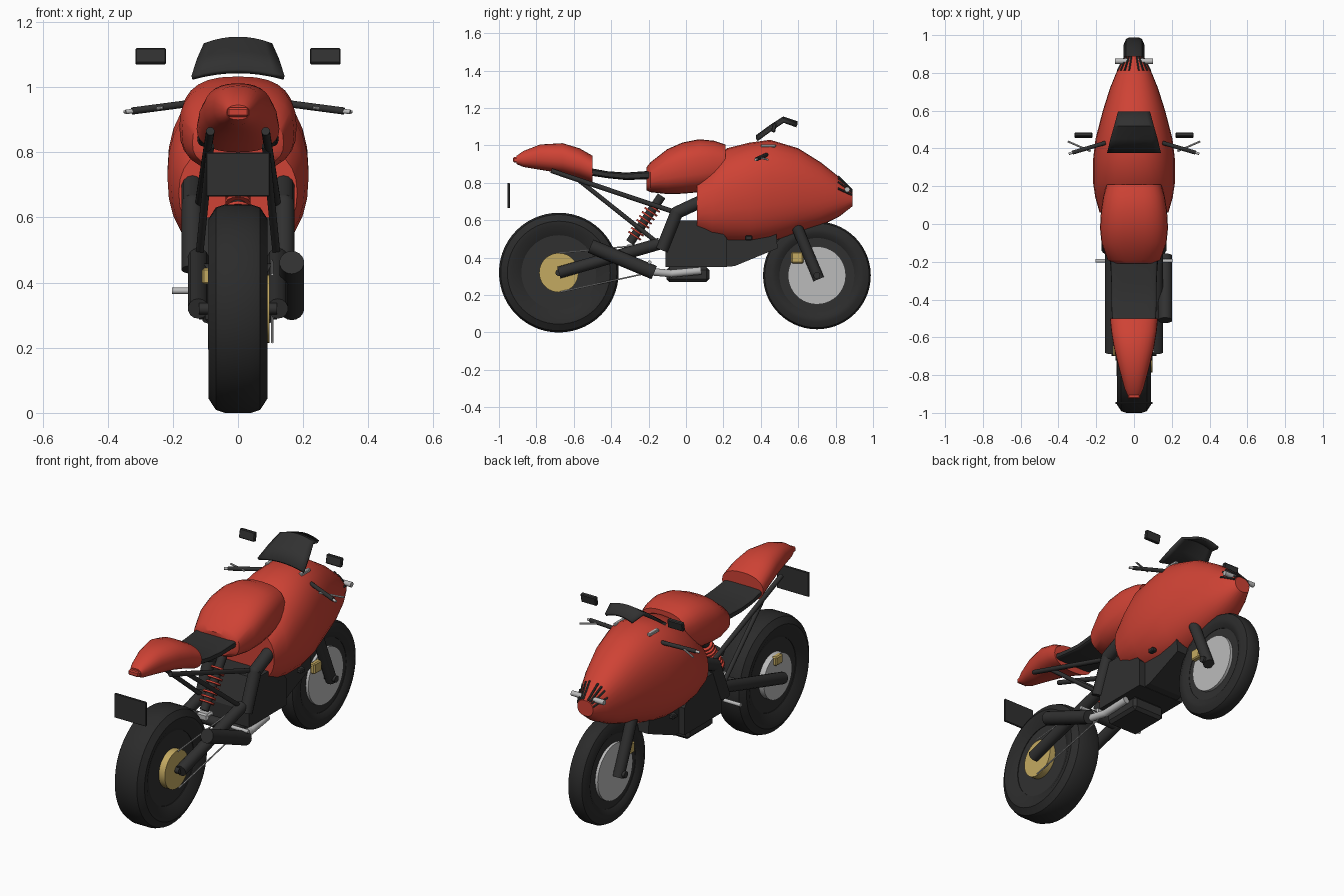
import bpy, bmesh
from math import cos, sin, pi, radians
from mathutils import Vector, Matrix

if "Cube" in bpy.data.objects:
    bpy.data.objects.remove(bpy.data.objects["Cube"])


def material(name, *rgb):
    m = bpy.data.materials.new(name)
    m.use_nodes = True
    m.diffuse_color = (*rgb, 1)
    m.node_tree.nodes["Principled BSDF"].inputs["Base Color"].default_value = (*rgb, 1)
    return m


RED = material("red paint", 0.62, 0.055, 0.035)
BLACK = material("black metal", 0.03, 0.03, 0.03)
RUBBER = material("tyre rubber", 0.024, 0.024, 0.024)
SILVER = material("silver metal", 0.5, 0.5, 0.5)
GOLD = material("gold metal", 0.55, 0.4, 0.12)


def finish(name, bm, mat, smooth=True):
    bmesh.ops.recalc_face_normals(bm, faces=bm.faces)
    me = bpy.data.meshes.new(name)
    bm.to_mesh(me)
    bm.free()
    me.materials.append(mat)
    ob = bpy.data.objects.new(name, me)
    bpy.context.collection.objects.link(ob)
    if smooth:
        bpy.ops.object.select_all(action="DESELECT")
        ob.select_set(True)
        bpy.context.view_layer.objects.active = ob
        bpy.ops.object.shade_smooth_by_angle(angle=radians(35))
    return ob


def box(name, at, size, mat, tilt=0):
    bm = bmesh.new()
    bmesh.ops.create_cube(bm, size=1, matrix=Matrix.Translation(at)
                          @ Matrix.Rotation(tilt, 4, "X") @ Matrix.Diagonal((*size, 1)))
    bmesh.ops.bevel(bm, geom=bm.edges[:], offset=min(size) * 0.2, segments=1, affect="EDGES")
    return finish(name, bm, mat)


def tube(name, points, r, mat, sides=14):
    """Straight round segments joined by balls at the bends."""
    bm = bmesh.new()
    pts = [Vector(p) for p in points]
    for a, b in zip(pts, pts[1:]):
        d = b - a
        m = Matrix.Translation((a + b) / 2) @ d.to_track_quat("Z", "Y").to_matrix().to_4x4()
        bmesh.ops.create_cone(bm, cap_ends=True, segments=sides, radius1=r, radius2=r,
                              depth=d.length, matrix=m)
    for p in pts[1:-1]:
        bmesh.ops.create_uvsphere(bm, u_segments=sides, v_segments=8, radius=r,
                                  matrix=Matrix.Translation(p))
    return finish(name, bm, mat)


def pair(make, name, *args):
    """Build a part on +x and its mirror on -x; the first argument holds the points."""
    first, rest = args[0], args[1:]
    for side, s in (("left", 1), ("right", -1)):
        if isinstance(first, list):
            where = [(p[0] * s, p[1], p[2]) for p in first]
        else:
            where = (first[0] * s, first[1], first[2])
        make(side + "_" + name, where, *rest)


def section(y, low, high, half, angle, n=2.3):
    c, s = cos(angle), sin(angle)
    bend = lambda v: (1 if v >= 0 else -1) * abs(v) ** (2 / n)
    return Vector((half * bend(c), y, (low + high) / 2 + (high - low) / 2 * bend(s)))


def loft(name, stations, mat, n=2.3, sides=28):
    bm = bmesh.new()
    rings = [[bm.verts.new(section(*st, 2 * pi * i / sides, n)) for i in range(sides)]
             for st in stations]
    for a, b in zip(rings, rings[1:]):
        for i in range(sides):
            j = (i + 1) % sides
            bm.faces.new((a[i], a[j], b[j], b[i]))
    bm.faces.new(rings[0])
    bm.faces.new(rings[-1])
    return finish(name, bm, mat)


def spin(name, y, z, profile, mat, steps=56):
    """Turn an (x, radius) outline around the axle."""
    bm = bmesh.new()
    rings = []
    for i in range(steps):
        a = 2 * pi * i / steps
        rings.append([bm.verts.new((x, y + r * cos(a), z + r * sin(a))) for x, r in profile])
    for i, a in enumerate(rings):
        b = rings[(i + 1) % steps]
        for k in range(len(profile)):
            m = (k + 1) % len(profile)
            bm.faces.new((a[k], a[m], b[m], b[k]))
    return finish(name, bm, mat)


def prism(name, outline, half, mat):
    """Side outline in (y, z) extruded across x."""
    bm = bmesh.new()
    face = bm.faces.new([bm.verts.new((-half, y, z)) for y, z in outline])
    out = bmesh.ops.extrude_face_region(bm, geom=[face])
    bmesh.ops.translate(bm, vec=(2 * half, 0, 0),
                        verts=[v for v in out["geom"] if isinstance(v, bmesh.types.BMVert)])
    return finish(name, bm, mat, smooth=False)


# Wheels
def wheel(label, y, z, r, half, rim):
    right = [(half * 0.45, r), (half * 0.75, r * 0.97), (half, r * 0.86),
             (half * 0.98, r * 0.78), (half * 0.7, rim)]
    spin(label + "_tyre", y, z, right + [(-x, q) for x, q in reversed(right)], RUBBER)
    h = half * 0.66
    tube(label + "_wheel_disc", [(-h, y, z), (h, y, z)], rim + 0.01, BLACK, 48)
    tube(label + "_axle", [(-0.12, y, z), (0.12, y, z)], 0.018, BLACK)


wheel("rear", -0.68, 0.32, 0.32, 0.091, 0.2)
wheel("front", 0.70, 0.305, 0.288, 0.056, 0.2)
tube("sprocket", [(0.05, -0.68, 0.32), (0.097, -0.68, 0.32)], 0.105, GOLD, 36)
tube("rear_brake_disc", [(-0.092, -0.68, 0.32), (-0.05, -0.68, 0.32)], 0.125, SILVER, 36)
box("rear_caliper", (-0.095, -0.67, 0.42), (0.03, 0.06, 0.05), GOLD)
tube("front_brake_discs", [(-0.053, 0.7, 0.305), (0.053, 0.7, 0.305)], 0.155, SILVER, 40)
pair(box, "front_caliper", (0.065, 0.595, 0.4), (0.03, 0.065, 0.06), GOLD)

# Fork, swingarm, chain and suspension
pair(tube, "fork_leg", [(0.08, 0.54, 0.69), (0.08, 0.71, 0.285)], 0.03, BLACK)
pair(tube, "swingarm", [(0.122, -0.68, 0.32), (0.122, -0.14, 0.475)], 0.032, BLACK)
tube("swingarm_brace", [(-0.12, -0.29, 0.43), (0.12, -0.29, 0.43)], 0.028, BLACK)
box("shock_linkage", (0, -0.29, 0.45), (0.07, 0.06, 0.04), SILVER)
tube("upper_chain", [(0.105, -0.68, 0.425), (0.105, -0.15, 0.475)], 0.004, SILVER, 6)
tube("lower_chain", [(0.105, -0.67, 0.217), (0.105, -0.15, 0.33)], 0.004, SILVER, 6)
shock_low, shock_high = Vector((0, -0.3, 0.48)), Vector((0, -0.13, 0.73))
tube("shock", [shock_low, shock_high], 0.024, BLACK)
for i in range(8):
    p = shock_low.lerp(shock_high, 0.15 + i * 0.085)
    d = (shock_high - shock_low).normalized() * 0.005
    tube("shock_coil", [p - d, p + d], 0.04, RED)

# Frame
pair(tube, "main_frame", [(0.14, -0.13, 0.44), (0.14, -0.05, 0.64), (0.14, 0.1, 0.71),
                          (0.1, 0.4, 0.8)], 0.034, BLACK)
pair(tube, "upper_subframe", [(0.085, -0.72, 0.865), (0.12, -0.05, 0.64)], 0.013, BLACK)
pair(tube, "lower_subframe", [(0.085, -0.58, 0.82), (0.12, -0.14, 0.47)], 0.012, BLACK)

# Engine
prism("engine", [(-0.11, 0.35), (-0.11, 0.44), (-0.05, 0.6), (0.15, 0.6), (0.22, 0.5),
                 (0.22, 0.35)], 0.145, BLACK)
prism("engine_front", [(0.2, 0.35), (0.2, 0.55), (0.48, 0.56), (0.49, 0.45), (0.26, 0.355)],
      0.11, BLACK)
box("oil_pan", (0, 0.01, 0.31), (0.2, 0.23, 0.08), BLACK)

# Exhaust
tube("exhaust_pipe", [(0.15, -0.19, 0.325), (0.13, -0.08, 0.315), (0.12, 0.08, 0.33)],
     0.02, SILVER)
tube("muffler", [(0.165, -0.51, 0.462), (0.165, -0.17, 0.32)], 0.038, BLACK, 18)

# Footpegs
pair(tube, "footpeg", [(0.1, -0.195, 0.375), (0.203, -0.195, 0.375)], 0.01, SILVER)

# Fairing
fairing = [(0.06, 0.52, 0.83, 0.182), (0.14, 0.485, 0.91, 0.205), (0.22, 0.47, 0.985, 0.217),
           (0.34, 0.465, 1.015, 0.217), (0.45, 0.48, 1.03, 0.204), (0.6, 0.53, 0.985, 0.165),
           (0.72, 0.57, 0.91, 0.127), (0.82, 0.62, 0.83, 0.086), (0.89, 0.675, 0.76, 0.048)]
loft("fairing", fairing, RED)

# Nose vents lie on the fairing surface
for deg in (20, 42, 60, 76):
    a, b = (section(*st, radians(deg)) for st in fairing[-2:])
    pair(tube, "nose_vent", [a.lerp(b, -0.1), a.lerp(b, 0.95)], 0.006, BLACK, 6)
tube("front_indicators", [(-0.1, 0.862, 0.765), (0.1, 0.862, 0.765)], 0.014, SILVER)
pair(box, "fairing_clip", (0.105, 0.44, 0.998), (0.02, 0.08, 0.016), SILVER)
pair(box, "side_vent", (0.155, 0.335, 0.505), (0.03, 0.04, 0.025), BLACK)

# Tank, seat and tail
loft("tank", [(-0.21, 0.76, 0.885, 0.1), (-0.19, 0.75, 0.91, 0.14), (-0.1, 0.74, 0.98, 0.172),
              (-0.02, 0.742, 1.015, 0.18), (0.07, 0.75, 1.033, 0.175),
              (0.15, 0.77, 1.025, 0.162), (0.21, 0.79, 1.005, 0.145)], RED, 2.6)
loft("seat", [(-0.52, 0.84, 0.88, 0.115), (-0.42, 0.825, 0.862, 0.12),
              (-0.32, 0.815, 0.855, 0.12), (-0.18, 0.82, 0.865, 0.125)], BLACK, 5)
loft("tail", [(-0.905, 0.9, 0.945, 0.035), (-0.87, 0.885, 0.97, 0.05),
              (-0.78, 0.87, 1.005, 0.075), (-0.66, 0.85, 1.012, 0.105),
              (-0.57, 0.825, 0.985, 0.12), (-0.5, 0.8, 0.945, 0.127)], RED)
box("tail_light", (0, -0.91, 0.923), (0.065, 0.03, 0.028), RED)
box("rear_plate", (0, -0.948, 0.732), (0.195, 0.012, 0.135), BLACK)

# Windscreen, a thin arched sheet
bm = bmesh.new()
rows = []
for y, z, half in ((0.375, 1.055, 0.143), (0.45, 1.11, 0.125), (0.52, 1.155, 0.105),
                   (0.595, 1.13, 0.085)):
    rows.append([bm.verts.new((half * t / 4, y, z - 0.02 * (t / 4) ** 2)) for t in range(-4, 5)])
for a, b in zip(rows, rows[1:]):
    for i in range(8):
        bm.faces.new((a[i], a[i + 1], b[i + 1], b[i]))
screen = finish("windscreen", bm, BLACK)
screen.modifiers.new("thickness", "SOLIDIFY").thickness = 0.015

# Handlebars, levers and mirrors
pair(tube, "handlebar", [(0.15, 0.43, 0.95), (0.325, 0.378, 0.927)], 0.011, BLACK)
pair(tube, "bar_end", [(0.322, 0.379, 0.927), (0.345, 0.372, 0.924)], 0.007, SILVER)
pair(tube, "lever", [(0.23, 0.385, 0.937), (0.35, 0.437, 0.924)], 0.005, SILVER, 8)
pair(box, "mirror", (0.268, 0.47, 1.095), (0.095, 0.022, 0.05), BLACK, -0.2)
